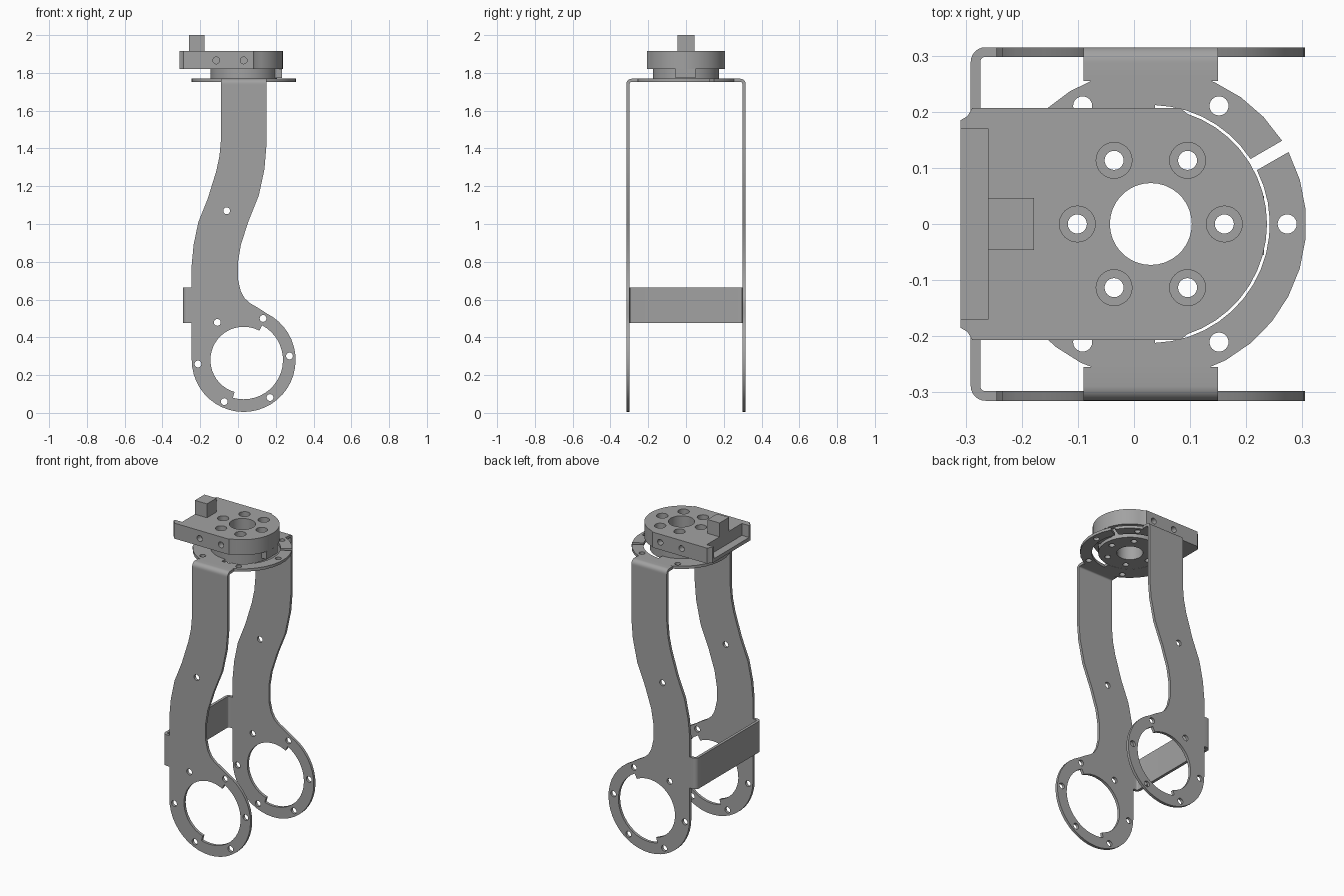
import bpy, bmesh, math
from mathutils import Matrix, Vector

if "Cube" in bpy.data.objects:
    bpy.data.objects.remove(bpy.data.objects["Cube"])

grey = bpy.data.materials.new("satin grey")
grey.use_nodes = True
COLOR = (0.36, 0.36, 0.36, 1)
grey.diffuse_color = COLOR
grey.node_tree.nodes["Principled BSDF"].inputs["Base Color"].default_value = COLOR

# Drawing planes: local x, y are the profile, local z is the thickness
FLAT = Matrix.Identity(4)
FRONT = Matrix(((1, 0, 0, 0), (0, 0, -1, 0), (0, 1, 0, 0), (0, 0, 0, 1)))
SIDE = Matrix(((0, 0, 1, 0), (1, 0, 0, 0), (0, 1, 0, 0), (0, 0, 0, 1)))
AXIS = 0.03      # x of the ring and housing centres
SHEET = 0.017    # sheet metal thickness
HALF = 0.315     # outer half width of the bracket


def arc(cx, cy, r, start, end, step=8):
    n = max(2, round(abs(end - start) / step))
    angles = [math.radians(start + (end - start) * i / n) for i in range(n + 1)]
    return [(cx + r * math.cos(a), cy + r * math.sin(a)) for a in angles]


def circle(cx, cy, r, step=15):
    return arc(cx, cy, r, 0, 360, step)[:-1]


def bolt_circle(cx, cy, radius, offset=0):
    return [(cx + radius * math.cos(math.radians(offset + 60 * i)),
             cy + radius * math.sin(math.radians(offset + 60 * i))) for i in range(6)]


def finish(obj):
    me = obj.data
    me.materials.clear()
    me.materials.append(grey)
    me.shade_smooth()
    me.set_sharp_from_angle(angle=math.radians(30))


def plate(name, loops, thick, plane, loc):
    """Extrude an outline with holes, centred on its plane."""
    curve = bpy.data.curves.new(name, "CURVE")
    curve.dimensions = "2D"
    curve.fill_mode = "BOTH"
    curve.extrude = thick / 2
    for pts in loops:
        spline = curve.splines.new("POLY")
        spline.points.add(len(pts) - 1)
        for p, (x, y) in zip(spline.points, pts):
            p.co = (x, y, 0, 1)
        spline.use_cyclic_u = True
    temp = bpy.data.objects.new("temp", curve)
    bpy.context.collection.objects.link(temp)
    deps = bpy.context.evaluated_depsgraph_get()
    me = bpy.data.meshes.new_from_object(temp.evaluated_get(deps))
    bpy.data.objects.remove(temp)
    bm = bmesh.new()
    bm.from_mesh(me)
    bmesh.ops.remove_doubles(bm, verts=bm.verts, dist=1e-5)
    bm.transform(Matrix.Translation(loc) @ plane)
    bmesh.ops.recalc_face_normals(bm, faces=bm.faces)
    bm.to_mesh(me)
    bm.free()
    me.name = name
    obj = bpy.data.objects.new(name, me)
    bpy.context.collection.objects.link(obj)
    finish(obj)
    return obj


def box(name, lo, hi):
    outline = [(lo[0], lo[1]), (hi[0], lo[1]), (hi[0], hi[1]), (lo[0], hi[1])]
    return plate(name, [outline], hi[2] - lo[2], FLAT, (0, 0, (lo[2] + hi[2]) / 2))


# Curved side legs ending in a motor ring
RING_Z = 0.28
left_edge = [(-.245, .785), (-.235, .89), (-.21, 1.01), (-.16, 1.135), (-.115, 1.28),
             (-.098, 1.36), (-.09, 1.45), (-.09, 1.735)]
right_edge = [(.15, 1.735), (.15, 1.41), (.14, 1.29), (.11, 1.15), (.055, 1.013),
              (.015, .89), (0, .8), (0, .706), (.015, .643), (.035, .607),
              (.065, .58), (.105, .557)]
leg_outline = left_edge + right_edge + arc(AXIS, RING_Z, .275, 64, -180)
opening = arc(AXIS, RING_Z, .176, 62, 254) + arc(AXIS, RING_Z, .208, 254, 422)
leg_holes = bolt_circle(AXIS, RING_Z, .243, 5) + [(-.06, 1.07)]
leg_loops = [leg_outline, opening] + [circle(x, z, .018) for x, z in leg_holes]
for name, s in (("front_leg", -1), ("back_leg", 1)):
    plate(name, leg_loops, SHEET, FRONT, (0, s * (HALF - SHEET / 2), 0))

# Folds joining the legs to the top ring
TOP = 1.769
R = 0.026
fold = ([(.255, TOP - SHEET), (.255, TOP)]
        + arc(HALF - R, TOP - R, R, 90, 0, 15) + [(HALF, 1.735), (HALF - SHEET, 1.735)]
        + arc(HALF - R, TOP - R, R - SHEET, 0, 90, 15))
for name, s in (("front_fold", -1), ("back_fold", 1)):
    plate(name, [[(s * y, z) for y, z in fold]], .24, SIDE, (AXIS, 0, 0))

# Top ring, split by a radial slot
top_ring = (arc(AXIS, 0, .277, 32.4, 387.6, 11) + arc(AXIS, 0, .212, 386.9, 272)
            + arc(AXIS, 0, .177, 272, 88) + arc(AXIS, 0, .212, 88, 33.1))
plate("top_ring", [top_ring] + [circle(x, y, .017) for x, y in bolt_circle(AXIS, 0, .243)],
      SHEET, FLAT, (0, 0, TOP - SHEET / 2))

# Cross brace between the legs, folded at both ends
BX = -.291
outer = [(-.245, HALF)] + arc(BX + R, HALF - R, R, 90, 180, 15)
inner = arc(BX + R, HALF - R, R - SHEET, 180, 90, 15) + [(-.245, HALF - SHEET)]
mirror = lambda pts: [(x, -y) for x, y in reversed(pts)]
plate("cross_brace", [outer + mirror(outer) + mirror(inner) + inner], .19, FLAT, (0, 0, .57))

# Output drum seated in the top ring
bolts = bolt_circle(AXIS, 0, .131)
bores = [circle(AXIS, 0, .073, 10)] + [circle(x, y, .017) for x, y in bolts]
plate("drum", [circle(AXIS, 0, .176, 8)] + bores, .07, FLAT, (0, 0, 1.787))
box("drum_key", (.19, -.055, 1.772), (.232, .05, 1.822))

# Housing with counterbores, side screw holes and an end pocket
lower = [(-.309, -.185), (-.297, -.192), (-.288, -.207), (.083, -.207)]
housing_outline = lower + arc(AXIS, 0, .207, -72, 72) + mirror(lower)
BASE, LID = 1.82, 1.915
housing = plate("housing", [housing_outline] + bores, LID - BASE, FLAT,
                (0, 0, (BASE + LID) / 2))
cutters = [plate("cutter", [circle(x, y, .032)], .1, FLAT, (0, 0, LID)) for x, y in bolts]
for x in (-.115, AXIS):
    for s in (-1, 1):
        cutters.append(plate("cutter", [circle(x, 1.866, .018)], .08, FRONT, (0, s * .21, 0)))
cutters.append(box("cutter", (-.35, -.17, 1.842), (-.26, .17, 1.95)))
for cutter in cutters:
    cutter.hide_render = True
    mod = housing.modifiers.new("cut", "BOOLEAN")
    mod.operation = "DIFFERENCE"
    mod.solver = "EXACT"
    mod.object = cutter
bpy.context.view_layer.update()
deps = bpy.context.evaluated_depsgraph_get()
cut_mesh = bpy.data.meshes.new_from_object(housing.evaluated_get(deps))
housing.modifiers.clear()
housing.data = cut_mesh
finish(housing)
for cutter in cutters:
    bpy.data.objects.remove(cutter)

# Stop post on the housing
box("stop_post", (-.26, -.046, 1.9), (-.178, .046, 2.0))
